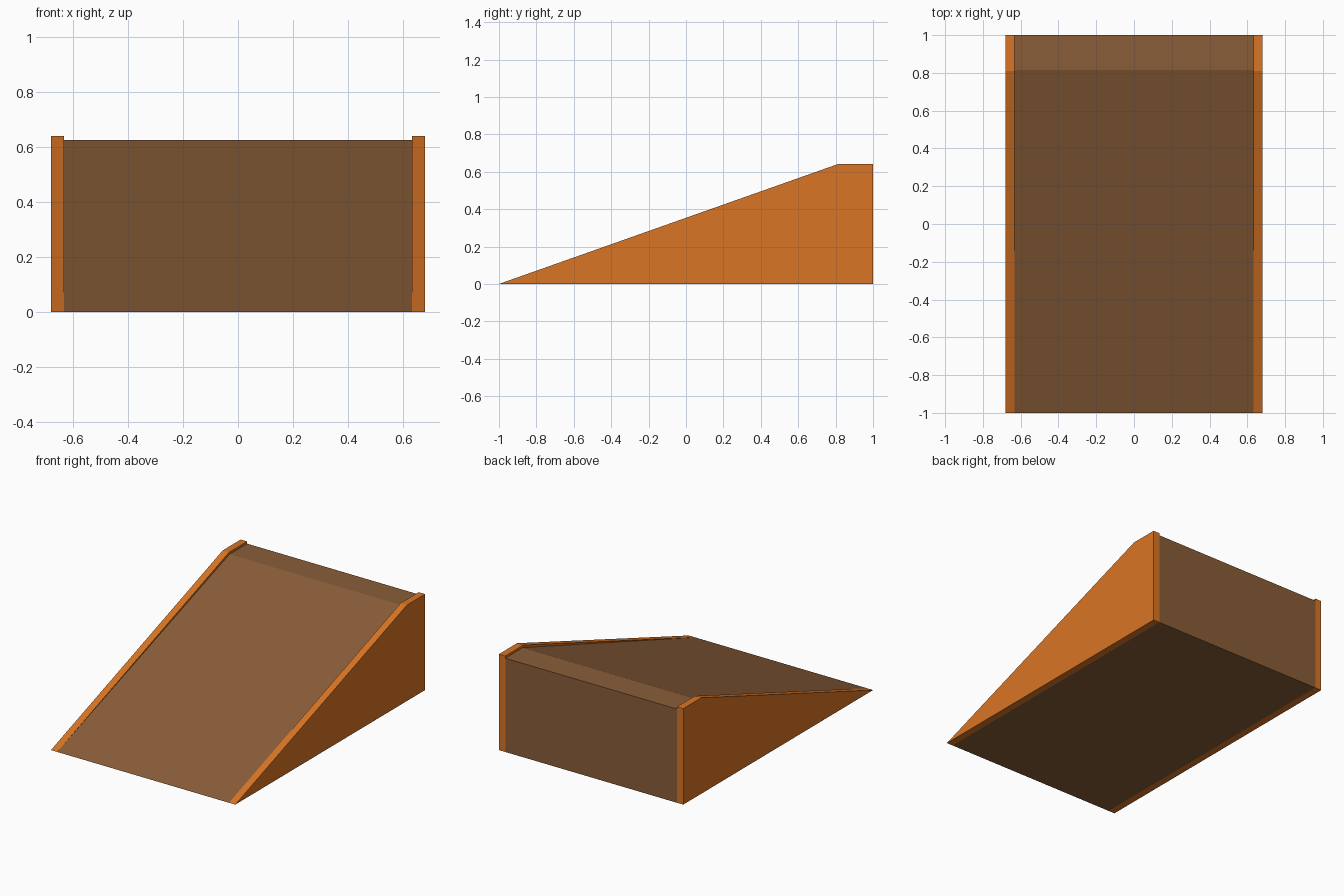
import bpy
import bmesh

if "Cube" in bpy.data.objects:
    bpy.data.objects.remove(bpy.data.objects["Cube"])


def material(name, color):
    m = bpy.data.materials.new(name)
    m.diffuse_color = (*color, 1.0)
    m.use_nodes = True
    m.node_tree.nodes["Principled BSDF"].inputs["Base Color"].default_value = m.diffuse_color
    return m


orange = material("orange", (0.70, 0.178, 0.018))
brown = material("brown", (0.25, 0.11, 0.040))


def extrude_profile(name, profile, x0, x1, mat):
    """Extrude a side (y, z) profile along x."""
    bm = bmesh.new()
    face = bm.faces.new([bm.verts.new((x0, y, z)) for y, z in profile])
    ext = bmesh.ops.extrude_face_region(bm, geom=[face])
    moved = [v for v in ext["geom"] if isinstance(v, bmesh.types.BMVert)]
    bmesh.ops.translate(bm, verts=moved, vec=(x1 - x0, 0, 0))
    bmesh.ops.recalc_face_normals(bm, faces=bm.faces)
    mesh = bpy.data.meshes.new(name)
    bm.to_mesh(mesh)
    bm.free()
    mesh.materials.append(mat)
    obj = bpy.data.objects.new(name, mesh)
    bpy.context.collection.objects.link(obj)
    return obj


# Ramp body with a short flat landing at the back
INNER, OUTER = 0.633, 0.68
extrude_profile("ramp_body", [(-1, 0), (0.815, 0.625), (1, 0.625), (1, 0)],
                -INNER, INNER, brown)

# Side panels standing slightly proud of the ramp surface
side = [(-1, 0), (0.81, 0.64), (1, 0.64), (1, 0)]
extrude_profile("left_side_panel", side, -OUTER, -INNER, orange)
extrude_profile("right_side_panel", side, INNER, OUTER, orange)
